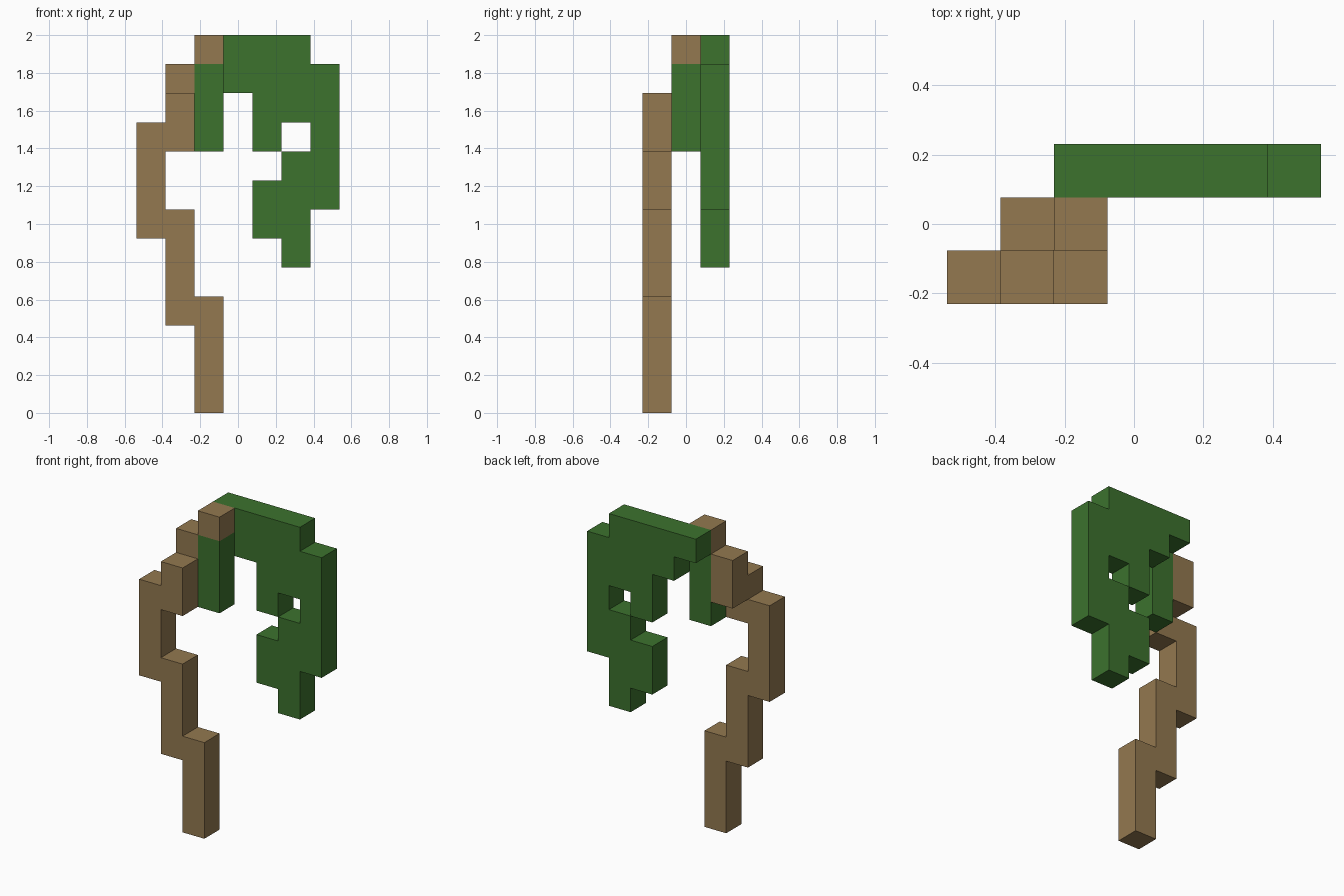
import bpy, bmesh, math
from mathutils import Vector

cube = bpy.data.objects.get("Cube")
if cube:
    bpy.data.objects.remove(cube, do_unlink=True)

S = 2 / 13                              # block size
ORIGIN = Vector((-3.5, -1.5, 0))        # grid corner, in blocks


def material(name, rgb):
    mat = bpy.data.materials.new(name)
    mat.use_nodes = True
    mat.diffuse_color = (*rgb, 1)
    mat.node_tree.nodes["Principled BSDF"].inputs["Base Color"].default_value = (*rgb, 1)
    return mat


def blocks(runs):
    """Vertical runs (column, row, bottom, top) to a set of grid cells."""
    return {(x, y, z) for x, y, low, high in runs for z in range(low, high)}


def build(name, cells, solid, mat):
    """Outer shell of the cells, without faces against other solid cells."""
    bm = bmesh.new()
    for cell in cells:
        for axis in range(3):
            for sign in (-1, 1):
                n = Vector((0, 0, 0))
                n[axis] = sign
                if tuple(int(c + d) for c, d in zip(cell, n)) in solid:
                    continue
                u = Vector((0, 0, 0))
                u[(axis + 1) % 3] = 0.5
                v = n.cross(u)
                mid = Vector(cell) + Vector((0.5, 0.5, 0.5)) + n / 2 + ORIGIN
                corners = (mid - u - v, mid + u - v, mid + u + v, mid - u + v)
                bm.faces.new([bm.verts.new(p * S) for p in corners])
    bmesh.ops.remove_doubles(bm, verts=bm.verts, dist=0.001)
    bmesh.ops.dissolve_limit(bm, angle_limit=math.radians(1),
                             verts=bm.verts, edges=bm.edges)
    mesh = bpy.data.meshes.new(name)
    bm.to_mesh(mesh)
    bm.free()
    mesh.materials.append(mat)
    obj = bpy.data.objects.new(name, mesh)
    bpy.context.collection.objects.link(obj)


# Crooked stem, stepping backwards near the top
stem = blocks([(2, 0, 0, 4), (1, 0, 3, 7), (0, 0, 6, 10), (1, 0, 9, 11),
               (1, 1, 10, 12), (2, 1, 12, 13)])

# Hanging leaf strand and the large drooping leaf behind it
strand = blocks([(2, 1, 9, 12)])
leaf = blocks([(2, 2, 12, 13), (3, 2, 11, 13), (4, 2, 9, 13), (4, 2, 6, 8),
               (5, 2, 10, 13), (5, 2, 5, 9), (6, 2, 7, 12)])

solid = stem | strand | leaf
brown = material("stem brown", (0.292, 0.19, 0.08))
green = material("leaf green", (0.045, 0.168, 0.027))
build("stem", stem, solid, brown)
build("leaf_strand", strand, solid, green)
build("drooping_leaf", leaf, solid, green)
